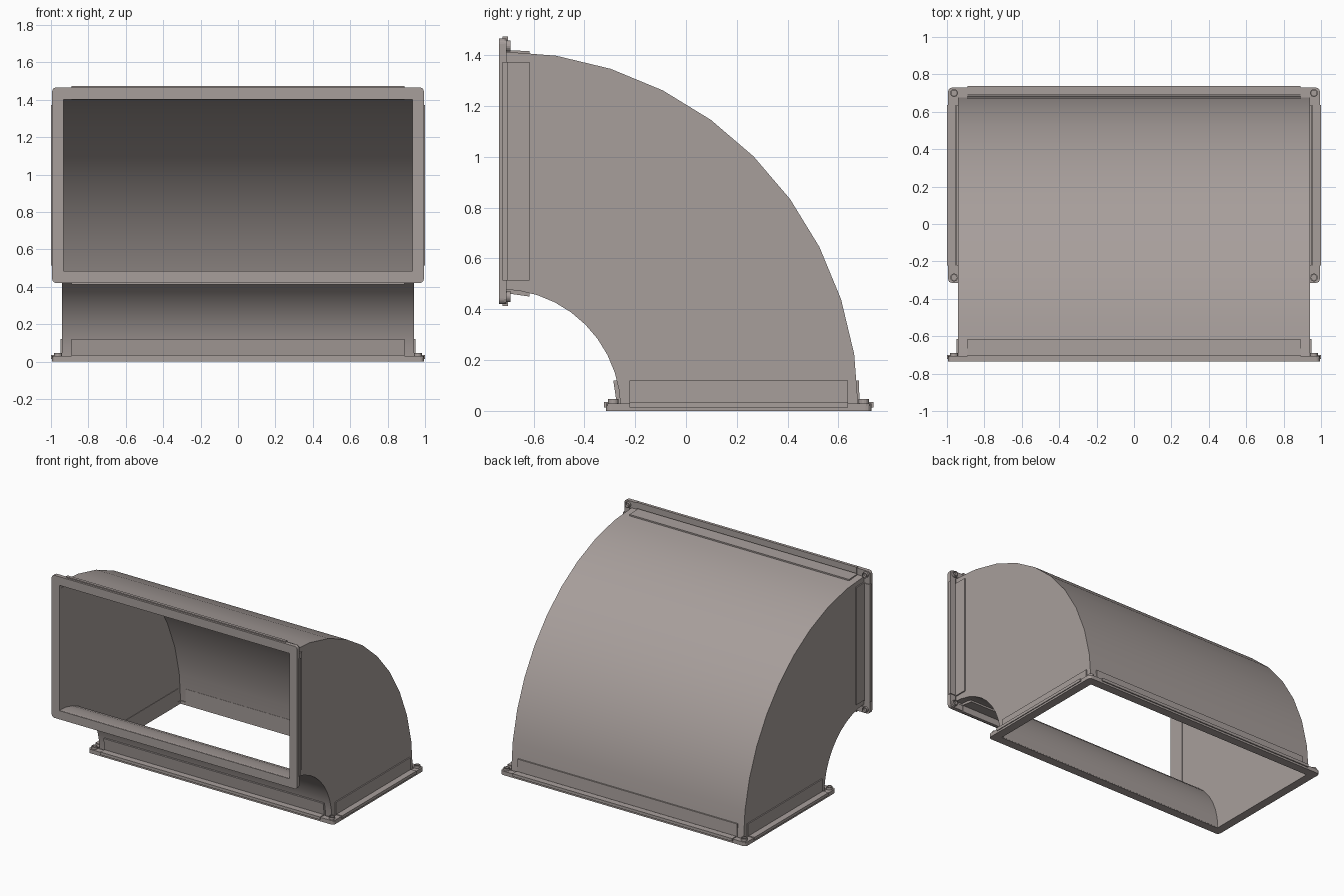
import bpy, bmesh, math

if "Cube" in bpy.data.objects:
    bpy.data.objects.remove(bpy.data.objects["Cube"])

Y0 = -0.736            # bend axis lies at y = Y0, z = 0
C = 0.943              # radius of the duct centre line
HX, HV = 0.941, 0.468  # duct half width and half height
RX, RV = 1.0, 0.53     # rail outer limits
PX, PV = 0.994, 0.522  # flange plate outer limits

steel = bpy.data.materials.new("galvanised grey")
steel.diffuse_color = (0.39, 0.345, 0.33, 1)
steel.use_nodes = True
steel.node_tree.nodes["Principled BSDF"].inputs["Base Color"].default_value = steel.diffuse_color


def bottom(u, v, w):   # flange space -> lower opening
    return (u, Y0 + C + v, w)


def front(u, v, w):    # flange space -> front opening
    return (u, Y0 + w, C + v)


def make(name, bm):
    bmesh.ops.recalc_face_normals(bm, faces=bm.faces)
    me = bpy.data.meshes.new(name)
    bm.to_mesh(me)
    bm.free()
    me.materials.append(steel)
    ob = bpy.data.objects.new(name, me)
    bpy.context.collection.objects.link(ob)
    return ob


def loft(bm, loops, place, cyclic=False):
    """Skin a list of equal-length loops; cap the ends unless cyclic."""
    rings = [[bm.verts.new(place(*p)) for p in lp] for lp in loops]
    n = len(rings[0])
    pairs = list(zip(rings, rings[1:]))
    if cyclic:
        pairs.append((rings[-1], rings[0]))
    else:
        bm.faces.new(rings[0])
        bm.faces.new(rings[-1])
    for a, b in pairs:
        for i in range(n):
            j = (i + 1) % n
            bm.faces.new((a[i], a[j], b[j], b[i]))


def at(pts, w):
    return [(u, v, w) for u, v in pts]


def rounded(hx, hv, r, k=4):
    pts = []
    for q, (sx, sv) in enumerate(((1, 1), (-1, 1), (-1, -1), (1, -1))):
        for i in range(k + 1):
            a = math.pi / 2 * (q + i / k)
            pts.append((sx * (hx - r) + r * math.cos(a), sv * (hv - r) + r * math.sin(a)))
    return pts


def circle(u, v, r, n=16):
    return [(u + r * math.cos(2 * math.pi * i / n), v + r * math.sin(2 * math.pi * i / n)) for i in range(n)]


def rect(u0, u1, v0, v1):
    return [(u0, v0), (u1, v0), (u1, v1), (u0, v1)]


def flange(label, place):
    # flat frame around the opening
    bm = bmesh.new()
    out, inn = rounded(PX, PV, 0.022), rounded(0.932, 0.459, 0.002)
    loft(bm, [at(out, 0), at(out, 0.022), at(inn, 0.022), at(inn, 0)], place, True)
    make(label + "_flange_plate", bm)

    # edge rails between the corners
    bm = bmesh.new()
    for s in (-1, 1):
        for r in (rect(-0.89, 0.89, s * 0.484, s * RV), rect(s * 0.955, s * RX, -0.43, 0.43)):
            loft(bm, [at(r, 0.014), at(r, 0.035)], place)
    make(label + "_flange_rails", bm)

    # strips lying along the duct walls, inside and out, tilted on the curved ones
    bm = bmesh.new()
    t = 0.009
    for s, tilt in ((1, -0.004), (-1, -0.016)):
        a, b = s * HV, s * HV + tilt
        loft(bm, [at(rect(-0.89, 0.89, a - t, a + t), 0.01),
                  at(rect(-0.89, 0.89, b - t, b + t), 0.12)], place)
        r = rect(s * (HX - t), s * (HX + t), -0.43, 0.43)
        loft(bm, [at(r, 0.01), at(r, 0.12)], place)
    make(label + "_flange_strips", bm)

    # corner brackets with bolt collars
    bm = bmesh.new()
    for su in (-1, 1):
        for sv in (-1, 1):
            ell = [(0.89, 0.48), (0.89, PV), (PX - 0.02, PV), (PX - 0.006, PV - 0.006),
                   (PX, PV - 0.02), (PX, 0.43), (0.952, 0.43), (0.952, 0.48)]
            ell = [(su * u, sv * v) for u, v in ell]
            loft(bm, [at(ell, 0.02), at(ell, 0.029)], place)
            big = circle(su * 0.962, sv * 0.493, 0.021)
            small = circle(su * 0.962, sv * 0.493, 0.015)
            loft(bm, [at(big, 0.027), at(big, 0.046), at(small, 0.046), at(small, 0.03)], place)
    make(label + "_corner_brackets", bm)


# curved rectangular duct, ten segments through ninety degrees
bm = bmesh.new()
section = [(-HX, C - HV), (HX, C - HV), (HX, C + HV), (-HX, C + HV)]
rings = []
for i in range(11):
    a = math.radians(9 * i)
    rings.append([bm.verts.new((x, Y0 + 0.004 + r * math.cos(a), 0.004 + r * math.sin(a))) for x, r in section])
for a, b in zip(rings, rings[1:]):
    for i in range(4):
        j = (i + 1) % 4
        bm.faces.new((a[i], a[j], b[j], b[i]))
duct = make("duct_elbow", bm)
# make sure the skin faces outwards before thickening it inwards
top = max(duct.data.polygons, key=lambda p: p.center.z)
if top.normal.z < 0:
    duct.data.flip_normals()
wall = duct.modifiers.new("wall", 'SOLIDIFY')
wall.thickness = 0.006
wall.offset = -1
wall.use_even_offset = True
bpy.context.view_layer.objects.active = duct
duct.select_set(True)
bpy.ops.object.modifier_apply(modifier="wall")
bpy.ops.object.shade_smooth_by_angle(angle=math.radians(30))

flange("bottom", bottom)
flange("front", front)
